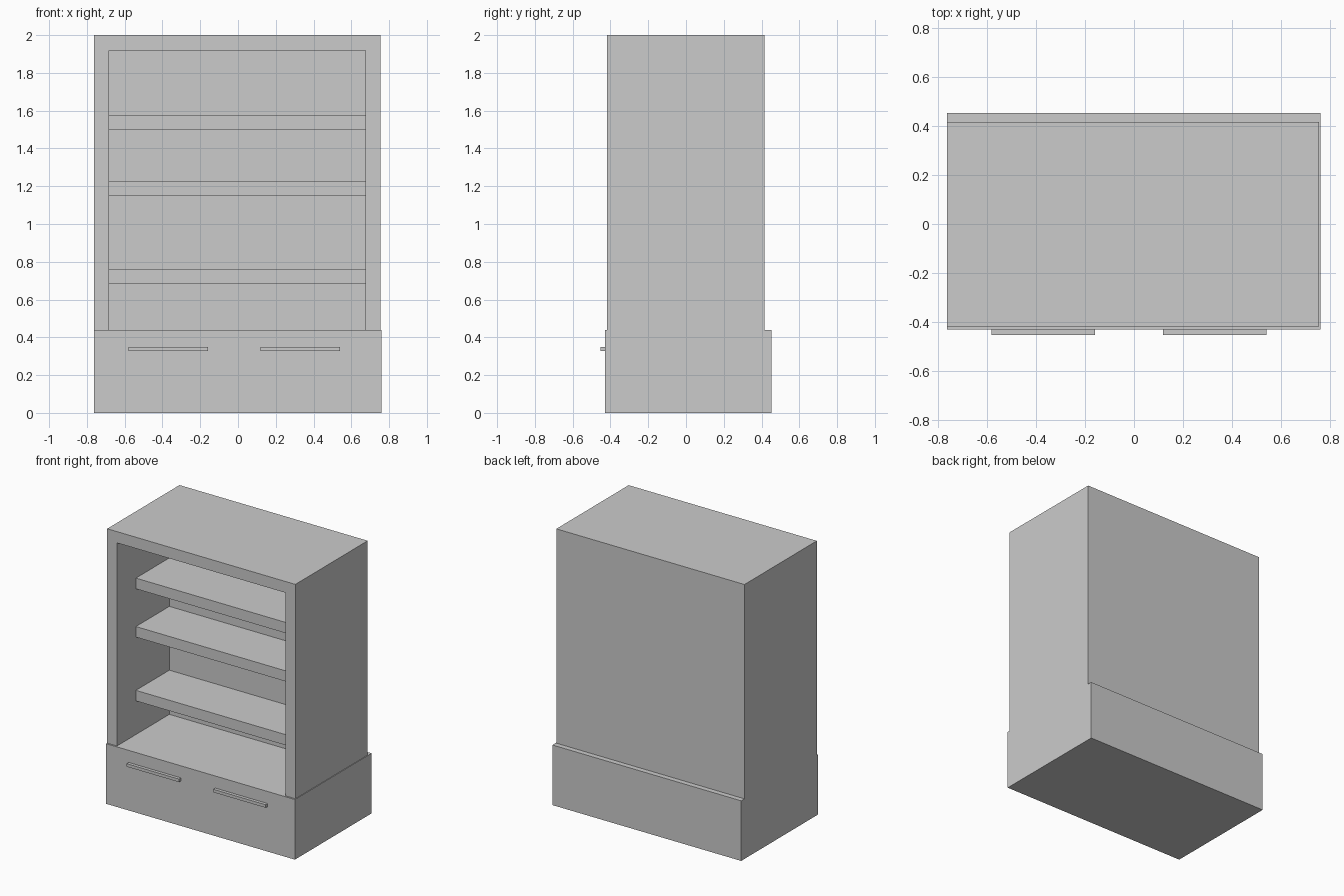
import bpy
import bmesh

if "Cube" in bpy.data.objects:
    bpy.data.objects.remove(bpy.data.objects["Cube"])


def add_prism(name, profile, y0, y1):
    """Extrude an (x, z) outline from y0 back to y1."""
    bm = bmesh.new()
    face = bm.faces.new([bm.verts.new((x, y0, z)) for x, z in profile])
    ext = bmesh.ops.extrude_face_region(bm, geom=[face])
    moved = [g for g in ext["geom"] if isinstance(g, bmesh.types.BMVert)]
    bmesh.ops.translate(bm, verts=moved, vec=(0, y1 - y0, 0))
    bmesh.ops.recalc_face_normals(bm, faces=bm.faces)
    mesh = bpy.data.meshes.new(name)
    bm.to_mesh(mesh)
    bm.free()
    obj = bpy.data.objects.new(name, mesh)
    bpy.context.collection.objects.link(obj)
    return obj


def add_box(name, x, y, z):
    """Box from (min, max) pairs on each axis."""
    profile = [(x[0], z[0]), (x[1], z[0]), (x[1], z[1]), (x[0], z[1])]
    return add_prism(name, profile, *y)


BASE_TOP, TOP = 0.438, 2.0
LEFT, RIGHT = -0.762, 0.755       # outer sides of the upper cabinet
IN_L, IN_R = -0.683, 0.675        # opening
IN_TOP = 1.918
FRONT, BACK = -0.418, 0.415
IN_BACK = 0.185                   # inner face of the thick back

# Drawer base
add_box("drawer_base", (-0.762, 0.76), (-0.43, 0.453), (0, BASE_TOP))

# Sides and top in one piece
add_prism("cabinet_frame", [
    (LEFT, BASE_TOP), (LEFT, TOP), (RIGHT, TOP), (RIGHT, BASE_TOP),
    (IN_R, BASE_TOP), (IN_R, IN_TOP), (IN_L, IN_TOP), (IN_L, BASE_TOP),
], FRONT, BACK)

# Back filling the opening
add_box("cabinet_back", (IN_L, IN_R), (IN_BACK, BACK), (BASE_TOP, IN_TOP))

# Set-back shelves
for i, (z0, z1) in enumerate([(0.683, 0.76), (1.148, 1.225), (1.5, 1.578)], 1):
    add_box(f"shelf_{i}", (IN_L, IN_R), (-0.2, IN_BACK), (z0, z1))

# Drawer handles
for side, x0 in (("left", -0.58), ("right", 0.118)):
    add_box(f"handle_{side}", (x0, x0 + 0.422), (-0.453, -0.43), (0.328, 0.35))
